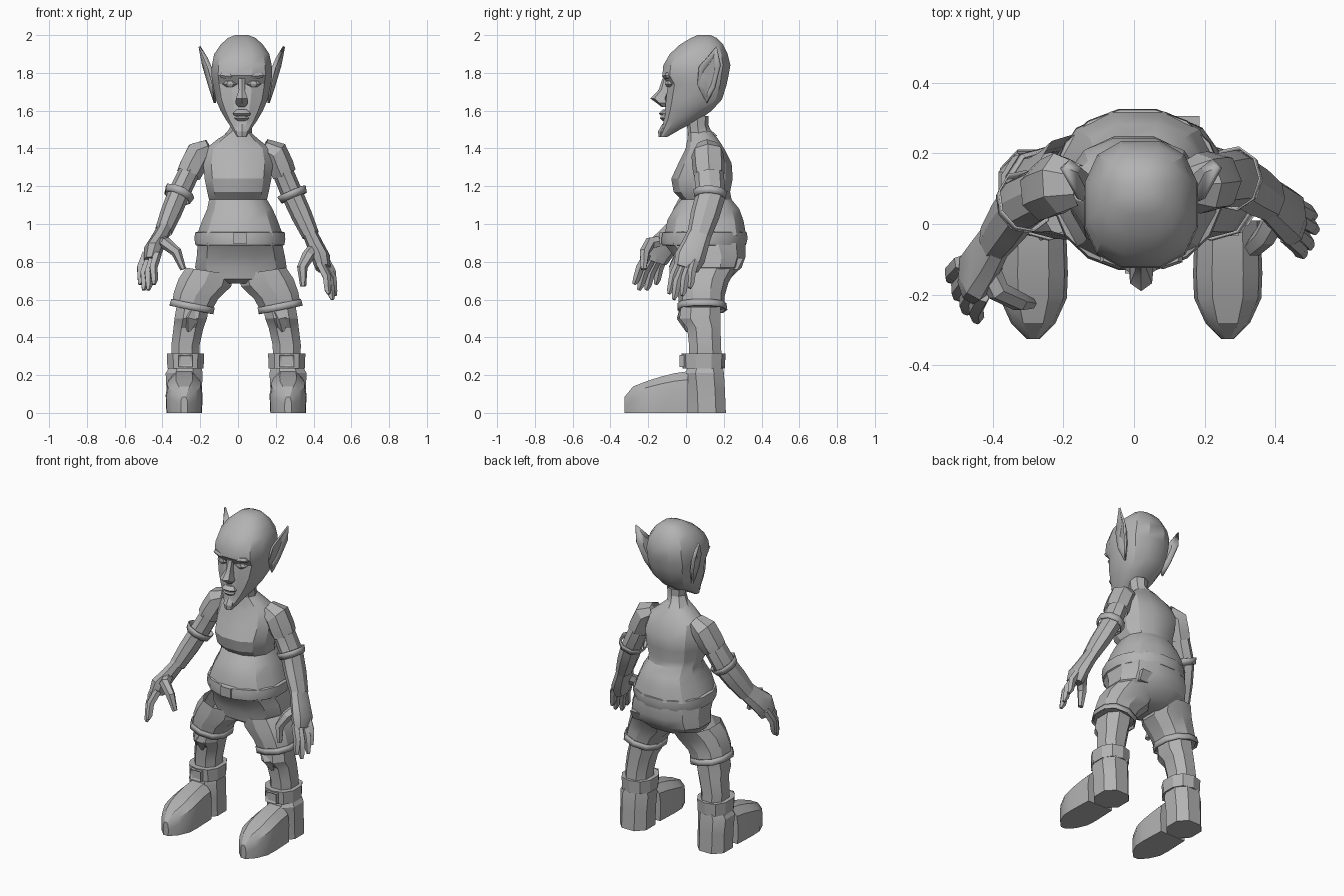
import bpy, bmesh, math
from mathutils import Vector

cube = bpy.data.objects.get("Cube")
if cube:
    bpy.data.objects.remove(cube, do_unlink=True)

grey = bpy.data.materials.new("plain grey")
grey.use_nodes = True
COLOUR = (0.45, 0.45, 0.45, 1)
grey.diffuse_color = COLOUR
grey.node_tree.nodes["Principled BSDF"].inputs["Base Color"].default_value = COLOUR


def finish(name, bm, angle=28, thickness=0):
    """Turn a bmesh into a shaded object, optionally given a shell thickness."""
    bmesh.ops.recalc_face_normals(bm, faces=bm.faces)
    mesh = bpy.data.meshes.new(name)
    bm.to_mesh(mesh)
    bm.free()
    obj = bpy.data.objects.new(name, mesh)
    bpy.context.collection.objects.link(obj)
    mesh.materials.append(grey)
    bpy.ops.object.select_all(action='DESELECT')
    obj.select_set(True)
    bpy.context.view_layer.objects.active = obj
    bpy.ops.object.shade_smooth_by_angle(angle=math.radians(angle))
    if thickness:
        shell = obj.modifiers.new("shell", 'SOLIDIFY')
        shell.thickness = thickness
        shell.offset = 0
    return obj


def skin(name, loops, first_cap=True, last_cap=True, **options):
    """Bridge a series of equal point loops into one surface."""
    bm = bmesh.new()
    rows = [[bm.verts.new(p) for p in loop] for loop in loops]
    count = len(rows[0])
    for low, high in zip(rows, rows[1:]):
        for i in range(count):
            j = (i + 1) % count
            bm.faces.new((low[i], low[j], high[j], high[i]))
    if first_cap:
        bm.faces.new(rows[0])
    if last_cap:
        bm.faces.new(rows[-1])
    return finish(name, bm, **options)


def loft(name, rings, sides=10, power=0.85, tilt=0, **options):
    """Rings are (height, centre x, half width, front y, back y)."""
    loops = []
    for z, x, width, front, back in rings:
        loop = []
        for i in range(sides):
            a = math.tau * (i + 0.5) / sides
            c, s = math.cos(a), math.sin(a)
            dx = width * math.copysign(abs(c) ** power, c)
            dy = (back - front) / 2 * math.copysign(abs(s) ** power, s)
            loop.append((x + dx, (front + back) / 2 + dy, z + tilt * dx))
        loops.append(loop)
    return skin(name, loops, **options)


def tube(name, path, sides=6, flat=1, **options):
    """Path points are (x, y, z, radius); rings stand across the path."""
    points = [Vector(p[:3]) for p in path]
    loops = []
    for k, p in enumerate(points):
        along = points[min(k + 1, len(points) - 1)] - points[max(k - 1, 0)]
        u = along.cross(Vector((0, 1, 0))).normalized()
        v = u.cross(along).normalized()
        r = path[k][3]
        loops.append([p + u * r * flat * math.cos(math.tau * i / sides)
                      + v * r * math.sin(math.tau * i / sides) for i in range(sides)])
    return skin(name, loops, **options)


def box(name, centre, size, lean=0):
    """Upright box which may lean in y."""
    loops = []
    for end in (-0.5, 0.5):
        loops.append([(centre[0] + sx * size[0] / 2,
                       centre[1] + sy * size[1] / 2 + lean * end,
                       centre[2] + end * size[2])
                      for sx, sy in ((-1, -1), (1, -1), (1, 1), (-1, 1))])
    return skin(name, loops)


MID = 0.02  # the head sits slightly to one side
OPEN = dict(first_cap=False, last_cap=False)

# Head with a narrow jaw, a domed skull and a flattened back
loft("head", [(1.46, MID, .025, -.14, -.1), (1.5, MID, .05, -.13, -.03),
              (1.55, MID, .085, -.12, .07), (1.6, MID, .115, -.115, .14),
              (1.66, MID, .142, -.11, .195), (1.74, MID, .158, -.1, .22),
              (1.785, MID, .165, -.13, .23), (1.84, MID, .163, -.125, .24),
              (1.9, MID, .15, -.09, .225), (1.95, MID, .115, -.035, .2),
              (1.985, MID, .075, .025, .165), (2.0, MID, .035, .06, .13)],
     sides=12, power=.8)
tube("neck", [(0, .085, 1.44, .085), (.01, .07, 1.48, .064), (MID, .062, 1.52, .056),
              (MID, .06, 1.57, .06)], sides=8, **OPEN)

# Face
loft("nose", [(1.62, MID, .02, -.13, -.09), (1.64, MID, .038, -.155, -.09),
              (1.665, MID, .035, -.19, -.09), (1.71, MID, .018, -.145, -.08),
              (1.77, MID, .02, -.125, -.08)], sides=6)
loft("upper_lip", [(1.575, MID, .045, -.135, -.08), (1.585, MID, .05, -.146, -.08),
                   (1.605, MID, .03, -.125, -.08)], sides=8)
loft("lower_lip", [(1.545, MID, .025, -.125, -.08), (1.56, MID, .04, -.14, -.08),
                   (1.57, MID, .04, -.135, -.08)], sides=8)
loft("chin", [(1.46, MID, .015, -.145, -.11), (1.49, MID, .035, -.148, -.08),
              (1.53, MID, .025, -.125, -.08)], sides=6)

for side, label in ((1, "left"), (-1, "right")):
    x = MID + side * .062
    loft(label + "_eye", [(1.725, x, .02, -.105, -.06), (1.74, x, .042, -.112, -.05),
                          (1.758, x, .025, -.11, -.06)], sides=8)
    loft(label + "_brow", [(1.768, x, .055, -.115, -.05), (1.782, x, .062, -.128, -.04),
                           (1.797, x, .05, -.12, -.05)], sides=6, tilt=side * .1)
    # Pointed ear: a dished outline given thickness
    bm = bmesh.new()
    outline = [(.11, 1.64), (.06, 1.74), (.07, 1.83), (.16, 1.94), (.18, 1.84), (.15, 1.72)]

    def ear_point(y, z, push=0):
        return (MID + side * (.13 + (z - 1.64) * .23 + (y - .06) * .25 - push), y, z)

    rim = [bm.verts.new(ear_point(y, z)) for y, z in outline]
    well = [bm.verts.new(ear_point(.12 + (y - .12) * .6, 1.78 + (z - 1.78) * .6, .02))
            for y, z in outline]
    for i in range(len(rim)):
        j = (i + 1) % len(rim)
        bm.faces.new((rim[i], rim[j], well[j], well[i]))
    bm.faces.new(well)
    finish(label + "_ear", bm, thickness=.012)

# Shirt: sloping shoulders, chest, pinched waist and flared hem
loft("shirt", [(.94, .01, .235, -.12, .325), (1.02, .01, .205, -.105, .31),
               (1.08, .01, .178, -.07, .287), (1.13, 0, .158, -.03, .245),
               (1.17, 0, .168, -.07, .238), (1.24, 0, .182, -.083, .252),
               (1.32, 0, .19, -.045, .246), (1.4, 0, .175, -.005, .205),
               (1.45, 0, .11, .005, .172), (1.49, .01, .055, .01, .135)],
     sides=12, **OPEN)

# Belt and buckle
loft("belt", [(.885, .01, .232, -.12, .31), (.89, .01, .24, -.132, .322),
              (.92, .01, .245, -.135, .33), (.955, .01, .242, -.128, .327),
              (.96, .01, .225, -.11, .31)], sides=16, power=.95, **OPEN)
box("belt_buckle", (.01, -.13, .925), (.07, .02, .06))

# Baggy shorts: seat, two wide legs, thin hems and a pocket
loft("shorts_seat", [(.685, .015, .08, .0, .19), (.71, .015, .2, -.035, .235),
                     (.77, .015, .25, -.045, .3), (.83, .015, .24, -.07, .322),
                     (.9, .01, .23, -.125, .322)], sides=12, last_cap=False)
box("back_pocket", (.13, .27, .79), (.11, .04, .06), lean=.03)

for side, label in ((1, "left"), (-1, "right")):
    shift = -.01
    loft(label + "_shorts_leg", [(.555, shift + side * .235, .11, -.035, .205),
                                 (.62, shift + side * .213, .122, -.042, .205),
                                 (.69, shift + side * .165, .145, -.045, .225),
                                 (.75, shift + side * .14, .13, -.045, .26)],
         sides=10, tilt=side * .15, last_cap=False)
    loft(label + "_shorts_hem", [(.545, shift + side * .237, .118, -.042, .215),
                                 (.58, shift + side * .228, .116, -.042, .21)],
         sides=10, tilt=side * .2, thickness=.008, **OPEN)

    # Leg with a pointed knee patch
    calf = shift + side * .268
    ankle = shift + side * .275
    loft(label + "_leg", [(.3, calf, .078, .01, .195), (.36, calf, .08, .01, .19),
                          (.45, shift + side * .252, .085, .0, .19),
                          (.5, shift + side * .24, .092, -.042, .19),
                          (.56, shift + side * .23, .092, -.035, .19)], sides=8, **OPEN)
    tube(label + "_knee_patch", [(shift + side * .25, .01, .43, .01),
                                 (shift + side * .24, .0, .5, .05),
                                 (shift + side * .225, .01, .53, .05)], sides=5)

    # Boot: shaft, ankle strap with buckle, and a long rounded foot
    loft(label + "_boot_shaft", [(.0, ankle, .1, .005, .218), (.12, ankle, .1, .0, .213),
                                 (.21, ankle, .105, -.01, .208), (.25, calf, .088, .005, .2)],
         sides=8, last_cap=False)
    loft(label + "_boot_strap", [(.235, calf, .1, -.018, .205), (.315, calf, .103, -.023, .21)],
         sides=10)
    frame = box(label + "_strap_buckle", (calf, -.022, .275), (.075, .025, .065))
    bm = bmesh.new()
    bm.from_mesh(frame.data)
    front = min(bm.faces, key=lambda f: f.calc_center_median().y)
    bmesh.ops.inset_region(bm, faces=[front], thickness=.014, depth=-.01)
    bm.to_mesh(frame.data)
    bm.free()

    arch = [(-.96, 0), (-1, .5), (-.9, .8), (-.45, 1), (.45, 1), (.9, .8), (1, .5), (.96, 0)]
    sections = [(.01, .092, .22), (-.06, .095, .21), (-.14, .098, .19),
                (-.21, .095, .167), (-.28, .063, .14), (-.325, .018, .085)]
    skin(label + "_boot_foot", [[(ankle + u * width, y, v * top) for u, v in arch]
                                for y, width, top in sections])

# Arms: each pose lists the joints, then the thumb and finger ends
poses = {
    "left": dict(shoulder=(.195, .115, 1.375), elbow=(.29, .13, 1.15),
                 wrist=(.385, .07, .94), palm=(.44, .02, .82),
                 thumb=[(.37, -.035, .83), (.34, -.065, .77), (.345, -.07, .67)],
                 tips=[(.48, -.09, .63), (.5, -.065, .6), (.515, -.02, .62), (.51, .02, .66)]),
    "right": dict(shoulder=(-.21, .115, 1.375), elbow=(-.318, .06, 1.15),
                  wrist=(-.395, -.05, .96), palm=(-.45, -.145, .86),
                  thumb=[(-.385, -.19, .9), (-.325, -.22, .85), (-.29, -.225, .76)],
                  tips=[(-.445, -.275, .68), (-.475, -.25, .65), (-.5, -.21, .65),
                        (-.52, -.16, .68)]),
}
for label, pose in poses.items():
    shoulder, elbow, wrist, palm = (Vector(pose[k]) for k in ("shoulder", "elbow", "wrist", "palm"))
    side = 1 if label == "left" else -1

    def joint(p, radius):
        return (*p, radius)

    tube(label + "_sleeve", [joint(shoulder + Vector((-.06 * side, -.005, .03)), .06),
                             joint(shoulder, .088), joint(shoulder.lerp(elbow, .3), .088),
                             joint(shoulder.lerp(elbow, .5), .082)], sides=7, flat=.82, **OPEN)
    tube(label + "_arm", [joint(shoulder.lerp(elbow, .45), .078), joint(elbow, .08),
                          joint(elbow.lerp(wrist, .5), .077), joint(wrist, .064)],
         sides=8, flat=.72, **OPEN)
    tube(label + "_glove_cuff", [joint(elbow.lerp(shoulder, .1), .09),
                                 joint(elbow.lerp(wrist, .06), .08)],
         sides=9, thickness=.006, flat=.9, **OPEN)
    tube(label + "_palm", [joint(wrist.lerp(elbow, .1), .064), joint(wrist.lerp(palm, .5), .073),
                           joint(palm, .082), joint(palm + Vector((.01 * side, -.02, -.055)), .066)],
         sides=8, flat=.6, first_cap=False)
    tube(label + "_thumb", [joint(wrist.lerp(palm, .5), .035)]
         + [joint(p, r) for p, r in zip(pose["thumb"], (.033, .028, .016))])
    middle = sum((Vector(t) for t in pose["tips"]), Vector()) / 4
    for number, tip in enumerate(pose["tips"]):
        tip = Vector(tip)
        root = palm + (tip - middle) * .8 + Vector((.01 * side, -.015, -.03))
        knuckle = root.lerp(tip, .5) + Vector((.012 * side, -.005, .01))
        tube(f"{label}_finger_{number + 1}",
             [joint(root, .024), joint(knuckle, .023), joint(root.lerp(tip, .85), .019),
              joint(tip, .01)], sides=5)
